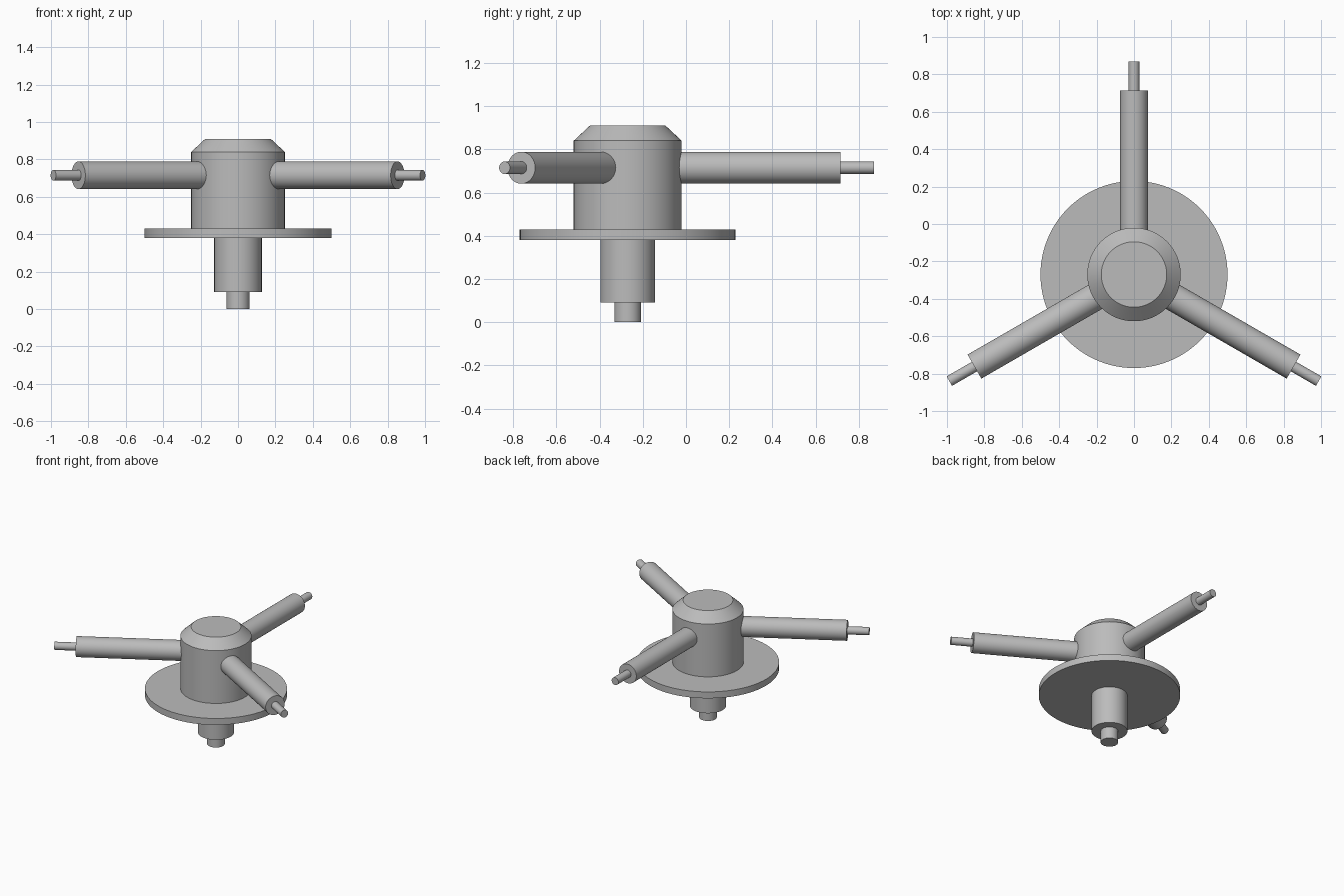
import bpy
import bmesh
from math import radians
from mathutils import Matrix, Vector

cube = bpy.data.objects.get("Cube")
if cube:
    bpy.data.objects.remove(cube)

CENTRE = Vector((0, -0.27, 0))
ARM_HEIGHT = 0.715

# Single plain grey finish
grey = bpy.data.materials.new("plain_grey")
grey.use_nodes = True
colour = (0.5, 0.5, 0.5, 1)
grey.diffuse_color = colour
grey.node_tree.nodes["Principled BSDF"].inputs["Base Color"].default_value = colour


def lathe(name, profile, matrix, sides=64):
    """Closed solid of revolution about z from (radius, height) pairs."""
    bm = bmesh.new()
    points = [(0, profile[0][1])] + profile + [(0, profile[-1][1])]
    verts = [bm.verts.new((r, 0, z)) for r, z in points]
    edges = [bm.edges.new(pair) for pair in zip(verts, verts[1:])]
    bmesh.ops.spin(bm, geom=verts + edges, cent=(0, 0, 0), axis=(0, 0, 1),
                   angle=radians(360), steps=sides)
    bmesh.ops.remove_doubles(bm, verts=bm.verts, dist=0.0001)
    bmesh.ops.recalc_face_normals(bm, faces=bm.faces)
    mesh = bpy.data.meshes.new(name)
    bm.to_mesh(mesh)
    bm.free()
    mesh.materials.append(grey)
    obj = bpy.data.objects.new(name, mesh)
    obj.matrix_world = matrix
    bpy.context.collection.objects.link(obj)
    bpy.ops.object.select_all(action="DESELECT")
    obj.select_set(True)
    bpy.context.view_layer.objects.active = obj
    bpy.ops.object.shade_smooth_by_angle(angle=radians(30))
    return obj


# Central column: stepped shaft, flange and chamfered hub
base = Matrix.Translation(CENTRE)
lathe("lower_shaft", [(0.062, 0), (0.062, 0.09), (0.127, 0.09), (0.127, 0.38)], base)
lathe("flange", [(0.5, 0.38), (0.5, 0.43)], base, 96)
lathe("hub", [(0.25, 0.43), (0.25, 0.84), (0.175, 0.91)], base)

# Three radial arms, each ending in a thin pin
for i, name in enumerate(("back", "right", "left")):
    turn = Matrix.Rotation(radians(120 * i), 4, "Z")
    lay_down = Matrix.Rotation(radians(-90), 4, "X")
    place = Matrix.Translation(CENTRE + Vector((0, 0, ARM_HEIGHT))) @ turn @ lay_down
    lathe(name + "_arm", [(0.074, 0.15), (0.074, 0.985)], place, 48)
    lathe(name + "_pin", [(0.029, 0.985), (0.029, 1.14)], place, 32)
